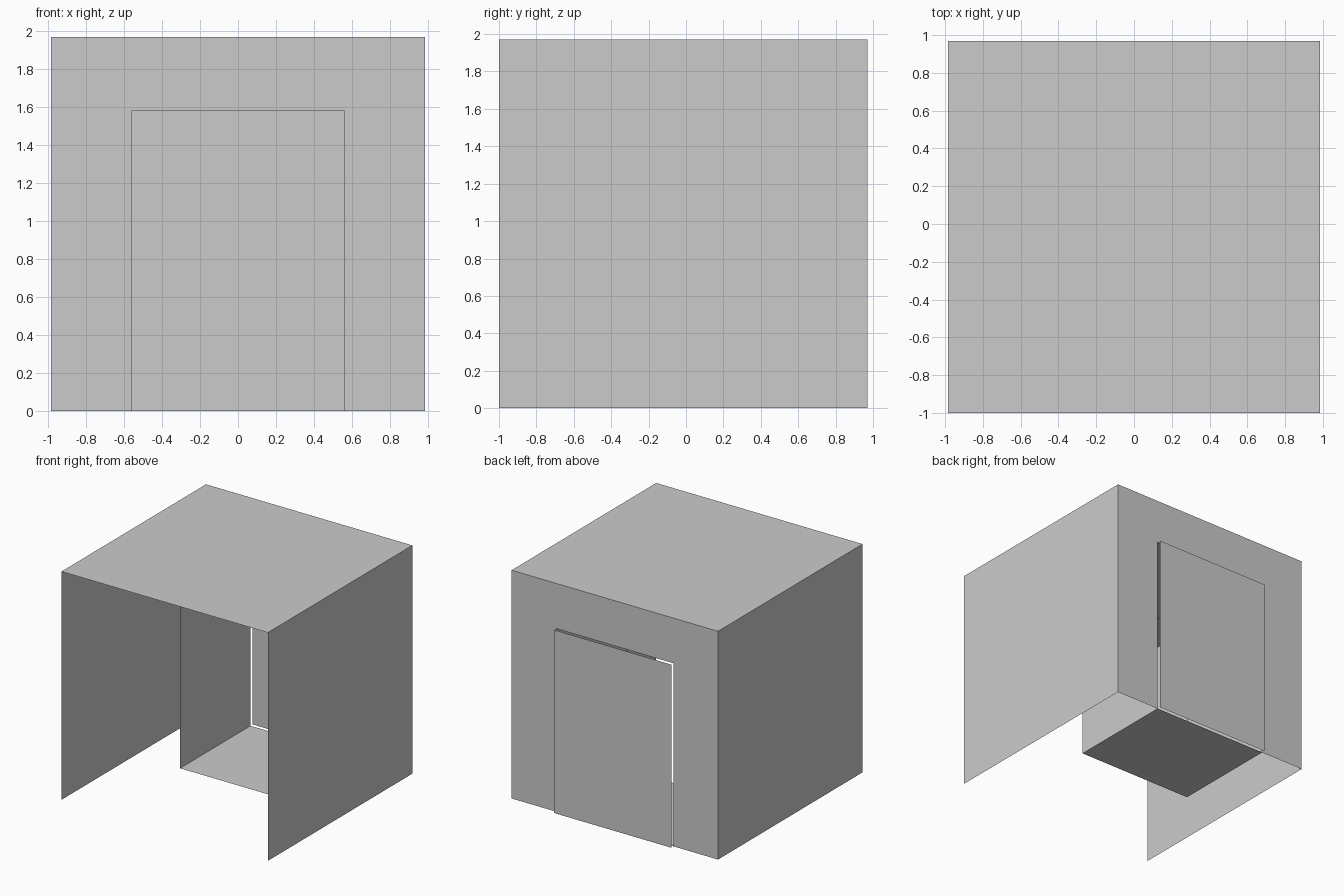
import bpy

if "Cube" in bpy.data.objects:
    bpy.data.objects.remove(bpy.data.objects["Cube"])

W, H = 0.985, 1.97              # shell half width, height
FRONT, BACK = -1.0, 0.97        # shell depth
DW, DH = 0.56, 1.58             # doorway half width, height
ALCOVE, DOOR = 0.01, 1.0        # alcove front edge, door plane


def panel(name, points):
    """One flat sheet from a polygon outline."""
    mesh = bpy.data.meshes.new(name)
    mesh.from_pydata(points, [], [tuple(range(len(points)))])
    obj = bpy.data.objects.new(name, mesh)
    bpy.context.collection.objects.link(obj)
    return obj


def side(name, x, y0, y1, h):
    pts = [(x, y0, 0), (x, y1, 0), (x, y1, h), (x, y0, h)]
    return panel(name, pts if x > 0 else pts[::-1])


def level(name, w, y0, y1, z):
    return panel(name, [(-w, y0, z), (w, y0, z), (w, y1, z), (-w, y1, z)])


# Outer shell: roof and side walls, open at front and bottom
level("roof", W, FRONT, BACK, H)
for label, s in (("left", -1), ("right", 1)):
    side(label + "_wall", s * W, FRONT, BACK, H)
    # Alcove side walls behind the doorway
    side(label + "_alcove_wall", s * DW, ALCOVE, BACK, DH)

# Back wall with doorway notch
outline = [(W, 0), (DW, 0), (DW, DH), (-DW, DH), (-DW, 0), (-W, 0), (-W, H), (W, H)]
panel("back_wall", [(x, BACK, z) for x, z in outline])

# Alcove floor and ceiling
level("alcove_floor", DW, ALCOVE, BACK, 0)
level("alcove_ceiling", DW, ALCOVE, BACK, DH)

# Door sheet standing just off the back wall
panel("door", [(DW, DOOR, 0), (-DW, DOOR, 0), (-DW, DOOR, DH), (DW, DOOR, DH)])
